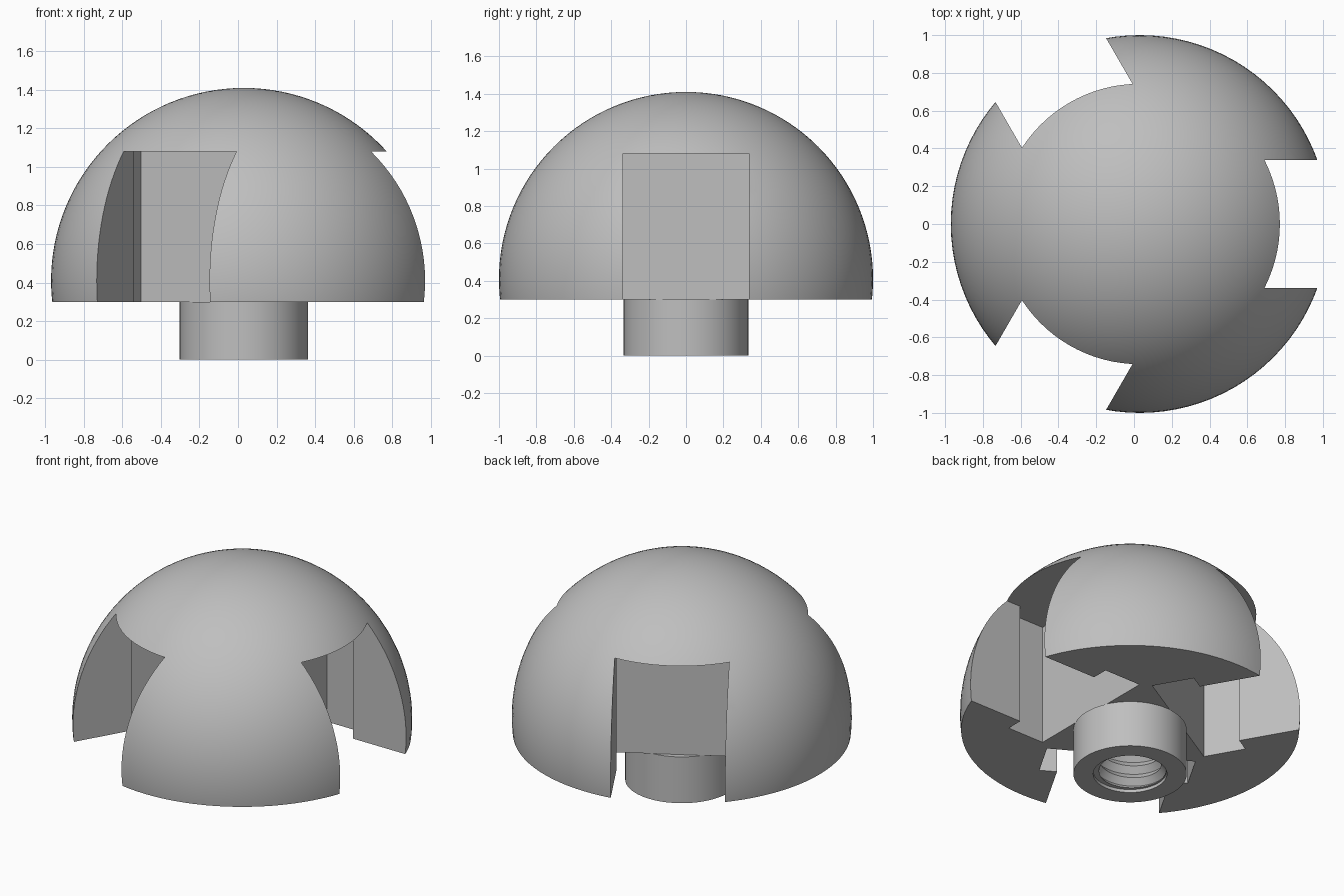
import bpy, bmesh, math
from mathutils import Matrix

if "Cube" in bpy.data.objects:
    bpy.data.objects.remove(bpy.data.objects["Cube"])

CX = 0.03            # axis of the dome
BASE = 0.30          # height of the flat underside

grey = bpy.data.materials.new("mid grey")
grey.diffuse_color = (0.52, 0.52, 0.52, 1)
grey.use_nodes = True
grey.node_tree.nodes["Principled BSDF"].inputs["Base Color"].default_value = grey.diffuse_color


def make(name, bm):
    bmesh.ops.recalc_face_normals(bm, faces=bm.faces)
    me = bpy.data.meshes.new(name)
    bm.to_mesh(me)
    bm.free()
    ob = bpy.data.objects.new(name, me)
    ob.location.x = CX
    ob.data.materials.append(grey)
    bpy.context.collection.objects.link(ob)
    return ob


def cylinder(name, r, z0, z1, n=96):
    bm = bmesh.new()
    bmesh.ops.create_cone(bm, cap_ends=True, segments=n, radius1=r, radius2=r, depth=z1 - z0,
                          matrix=Matrix.Translation((0, 0, (z0 + z1) / 2)))
    return make(name, bm)


def cut(target, cutters):
    bpy.context.view_layer.objects.active = target
    for c in cutters:
        mod = target.modifiers.new("cut", 'BOOLEAN')
        mod.operation, mod.solver, mod.object = 'DIFFERENCE', 'EXACT', c
        bpy.ops.object.modifier_apply(modifier=mod.name)


# Dome: sphere with a flat underside
bm = bmesh.new()
bmesh.ops.create_uvsphere(bm, u_segments=96, v_segments=64, radius=1,
                          matrix=Matrix.Translation((0, 0, 0.41)))
bmesh.ops.bisect_plane(bm, geom=bm.verts[:] + bm.edges[:] + bm.faces[:], dist=1e-5,
                       plane_co=(0, 0, BASE), plane_no=(0, 0, 1), clear_inner=True)
bmesh.ops.holes_fill(bm, edges=[e for e in bm.edges if e.is_boundary])
dome = make("dome", bm)

# Stem
stem = cylinder("stem", 0.333, 0, BASE)

# T-shaped slots: narrow mouth, wider inner pocket
half = [(1.3, 0.338), (0.56, 0.338), (0.56, 0.443), (0.30, 0.443)]
outline = half + [(x, -y) for x, y in reversed(half)]
slots = []
for k in range(3):
    bm = bmesh.new()
    face = bm.faces.new([bm.verts.new((x, y, 0.1)) for x, y in outline])
    top = bmesh.ops.extrude_face_region(bm, geom=[face])["geom"]
    bmesh.ops.translate(bm, vec=(0, 0, 0.98),
                        verts=[v for v in top if isinstance(v, bmesh.types.BMVert)])
    bmesh.ops.rotate(bm, verts=bm.verts, matrix=Matrix.Rotation(k * math.tau / 3, 3, 'Z'))
    slots.append(make("slot_cutter", bm))

# Threaded bore: helical strip of crests and roots, closed at both ends
N, TURNS, PITCH = 48, 9, 0.08
bm = bmesh.new()


def helix(r, z):
    return [bm.verts.new((r * math.cos(i * math.tau / N), r * math.sin(i * math.tau / N),
                          z + PITCH * i / N)) for i in range(N * TURNS + 1)]


crest, root = helix(0.182, -0.13), helix(0.213, -0.13 + PITCH / 2)
for i in range(N * TURNS):
    bm.faces.new((crest[i], crest[i + 1], root[i + 1], root[i]))
    if i + N < N * TURNS:
        bm.faces.new((root[i], root[i + 1], crest[i + N + 1], crest[i + N]))
for ring, z in ((crest[:N + 1] + [root[0]], -0.13), (root[-N - 1:] + [crest[-1]], 0.63)):
    mid = bm.verts.new((0, 0, z))
    for a, b in zip(ring, ring[1:] + ring[:1]):
        bm.faces.new((a, b, mid))
bore = make("bore_cutter", bm)
lead_in = cylinder("lead_in_cutter", 0.217, -0.2, 0.02)

cut(dome, slots + [bore])
cut(stem, [bore, lead_in])

for c in slots + [bore, lead_in]:
    bpy.data.objects.remove(c)

# Smooth curved faces, keep cut edges sharp
for ob in (dome, stem):
    bpy.ops.object.select_all(action='DESELECT')
    ob.select_set(True)
    bpy.context.view_layer.objects.active = ob
    bpy.ops.object.shade_smooth_by_angle(angle=math.radians(30))
